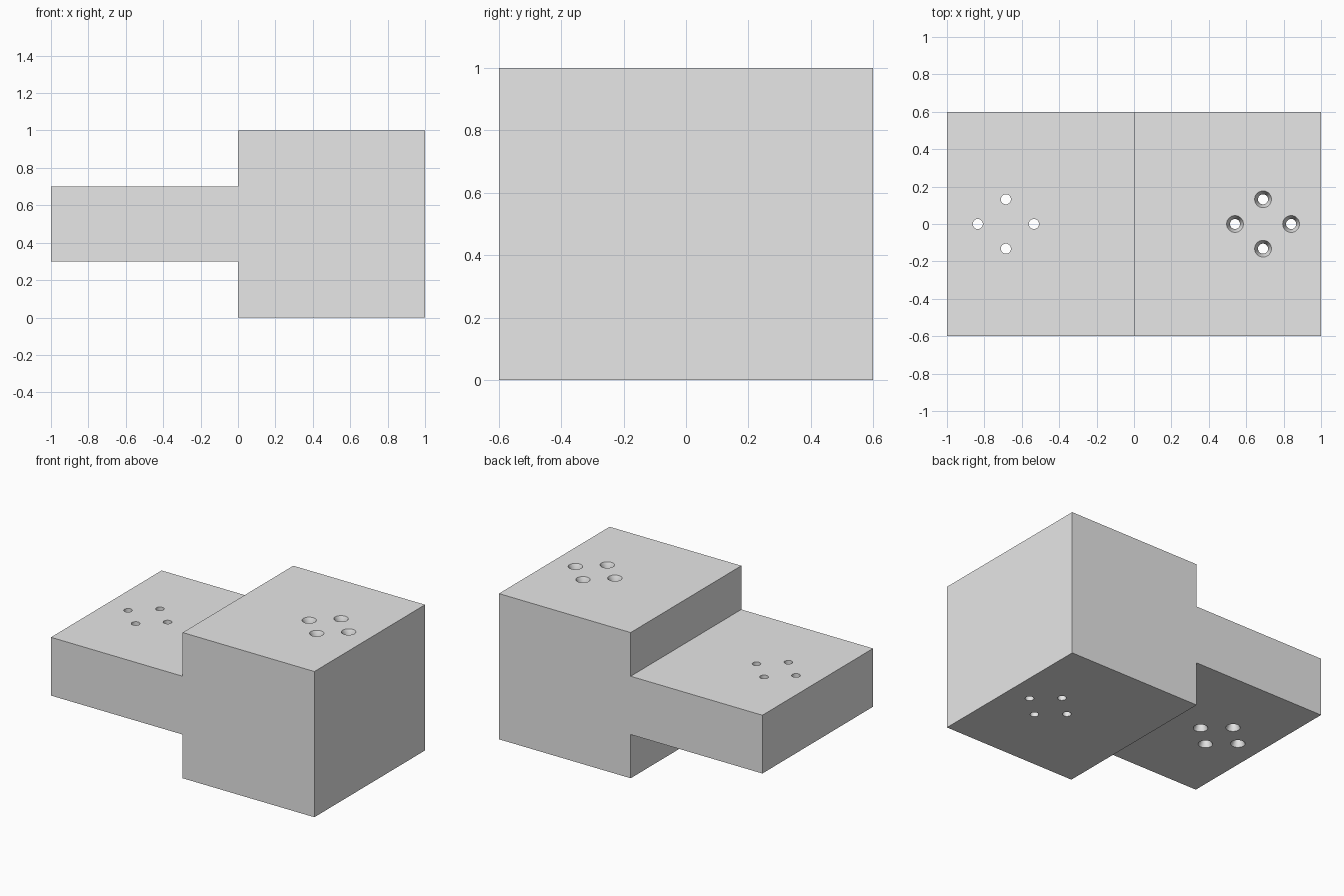
import bpy, bmesh, math
from mathutils import Matrix, Vector

default_cube = bpy.data.objects.get("Cube")
if default_cube:
    bpy.data.objects.remove(default_cube, do_unlink=True)

GREY = (0.8, 0.8, 0.8, 1.0)
grey = bpy.data.materials.new("plain_grey")
grey.use_nodes = True
grey.diffuse_color = GREY
grey.node_tree.nodes["Principled BSDF"].inputs["Base Color"].default_value = GREY

HALF_DEPTH = 0.6
HOLE_RADIUS, SINK_RADIUS, SINK_DEPTH = 0.027, 0.045, 0.04
OVERLAP = 0.05


def make_object(name, bm):
    bmesh.ops.recalc_face_normals(bm, faces=bm.faces[:])
    mesh = bpy.data.meshes.new(name)
    bm.to_mesh(mesh)
    bm.free()
    mesh.materials.append(grey)
    obj = bpy.data.objects.new(name, mesh)
    bpy.context.collection.objects.link(obj)
    return obj


def add_drill(bm, x, y, wide_z, narrow_z):
    """Countersunk through-hole cutter, spun from a half profile."""
    way = 1 if narrow_z > wide_z else -1
    profile = [(0, wide_z - way * OVERLAP),
               (SINK_RADIUS, wide_z - way * OVERLAP),
               (SINK_RADIUS, wide_z),
               (HOLE_RADIUS, wide_z + way * SINK_DEPTH),
               (HOLE_RADIUS, narrow_z + way * OVERLAP),
               (0, narrow_z + way * OVERLAP)]
    verts = [bm.verts.new((x + r, y, z)) for r, z in profile]
    edges = [bm.edges.new(pair) for pair in zip(verts, verts[1:])]
    bmesh.ops.spin(bm, geom=verts + edges, cent=(x, y, 0), axis=(0, 0, 1),
                   angle=math.tau, steps=32, use_merge=True)


# Stepped body: tall block on the left, thinner tongue on the right
bm = bmesh.new()
outline = [(-1, 0.3), (0, 0.3), (0, 0), (1, 0),
           (1, 1), (0, 1), (0, 0.7), (-1, 0.7)]
side = bm.faces.new([bm.verts.new((x, -HALF_DEPTH, z)) for x, z in outline])
extruded = bmesh.ops.extrude_face_region(bm, geom=[side])["geom"]
bmesh.ops.translate(bm, vec=(0, 2 * HALF_DEPTH, 0),
                    verts=[v for v in extruded if isinstance(v, bmesh.types.BMVert)])
body = make_object("stepped_body", bm)

# Diamond of four holes in each half: block sunk from above, tongue from below
bm = bmesh.new()
for centre_x, wide_z, narrow_z in ((0.69, 1.0, 0.0), (-0.685, 0.3, 0.7)):
    for dx, dy in ((0.15, 0), (-0.15, 0), (0, 0.132), (0, -0.132)):
        add_drill(bm, centre_x + dx, dy, wide_z, narrow_z)
bmesh.ops.remove_doubles(bm, verts=bm.verts[:], dist=0.0001)
drills = make_object("hole_cutters", bm)
drills.hide_render = True

cut = body.modifiers.new("holes", 'BOOLEAN')
cut.operation = 'DIFFERENCE'
cut.solver = 'EXACT'
cut.object = drills

# Bake the holes and discard the cutters
bpy.context.view_layer.objects.active = body
body.select_set(True)
bpy.ops.object.modifier_apply(modifier=cut.name)
bpy.data.objects.remove(drills, do_unlink=True)
drills = None
bpy.ops.object.shade_smooth_by_angle(angle=math.radians(25))
